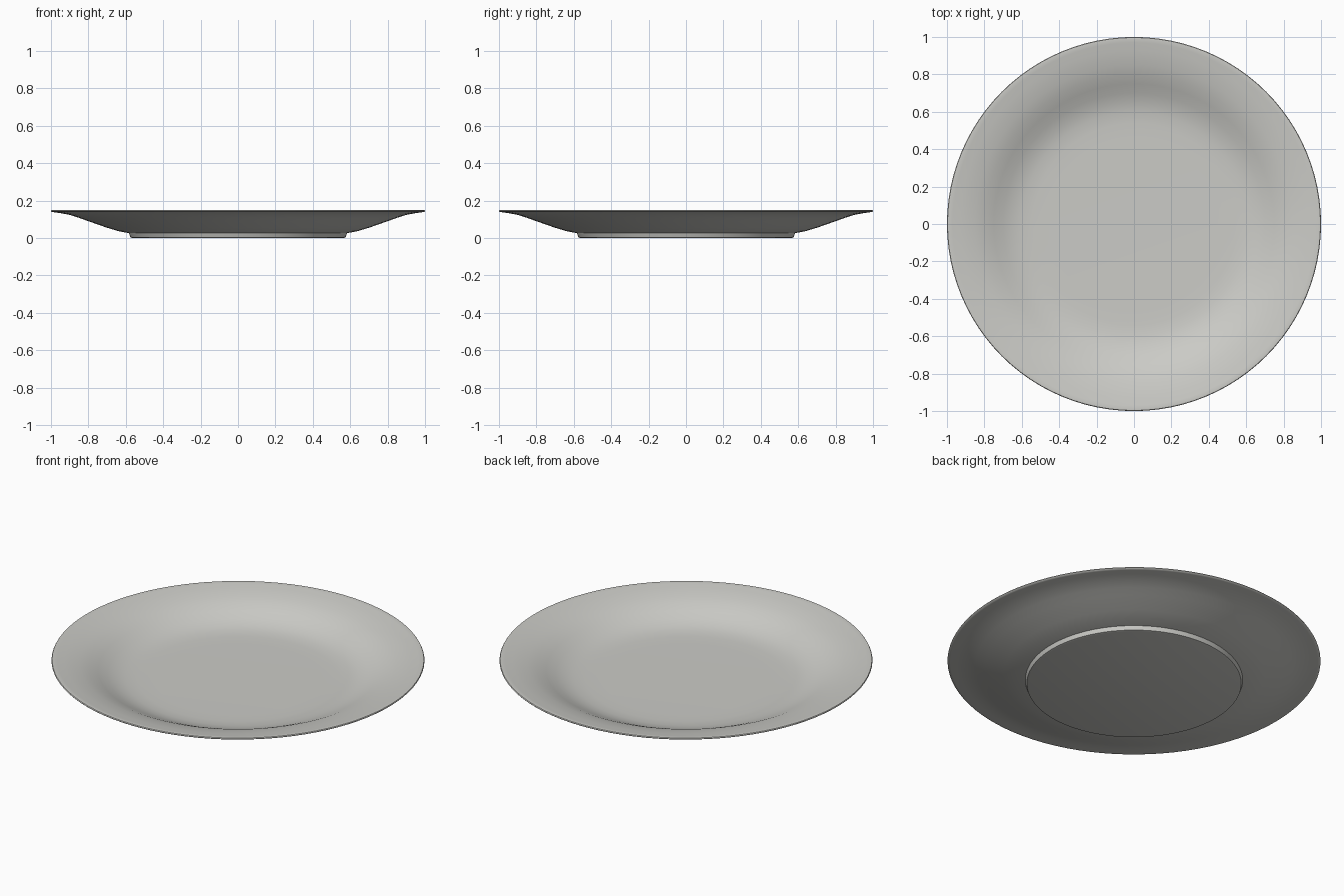
import bpy
import bmesh
import math

cube = bpy.data.objects.get("Cube")
if cube:
    bpy.data.objects.remove(cube, do_unlink=True)

SIDES = 96

# Glazed off-white ceramic
ceramic = bpy.data.materials.new("off_white_ceramic")
colour = (0.60, 0.60, 0.57, 1.0)
ceramic.diffuse_color = colour
ceramic.use_nodes = True
ceramic.node_tree.nodes["Principled BSDF"].inputs["Base Color"].default_value = colour

# Half section as (radius, height): foot, underside, rim, wall, floor
foot = [(0.565, 0.0), (0.575, 0.003), (0.583, 0.026)]
underside = [(0.64, 0.037), (0.70, 0.055), (0.80, 0.09), (0.85, 0.108),
             (0.90, 0.124), (0.95, 0.133), (0.985, 0.138)]
rim = [(0.997, 0.14), (1.0, 0.144), (0.997, 0.149), (0.988, 0.15)]
wall = [(0.97, 0.147), (0.93, 0.142), (0.89, 0.134), (0.85, 0.125),
        (0.80, 0.11), (0.75, 0.088), (0.70, 0.065), (0.65, 0.048),
        (0.60, 0.038)]
floor = [(0.54, 0.034), (0.45, 0.033)]
profile = foot + underside + rim + wall + floor

# Spin the section into rings and cap the base and floor
bm = bmesh.new()
rings = []
for radius, height in profile:
    ring = []
    for i in range(SIDES):
        a = 2 * math.pi * i / SIDES
        ring.append(bm.verts.new((radius * math.cos(a), radius * math.sin(a), height)))
    rings.append(ring)
for low, high in zip(rings, rings[1:]):
    for i in range(SIDES):
        j = (i + 1) % SIDES
        bm.faces.new((low[i], low[j], high[j], high[i]))
bm.faces.new(rings[0][::-1])
bm.faces.new(rings[-1])
bmesh.ops.recalc_face_normals(bm, faces=bm.faces)

mesh = bpy.data.meshes.new("plate")
bm.to_mesh(mesh)
bm.free()
mesh.materials.append(ceramic)
plate = bpy.data.objects.new("plate", mesh)
bpy.context.collection.objects.link(plate)

# Smooth glaze with a crisp foot edge
bpy.ops.object.select_all(action="DESELECT")
plate.select_set(True)
bpy.context.view_layer.objects.active = plate
bpy.ops.object.shade_smooth_by_angle(angle=math.radians(50))
